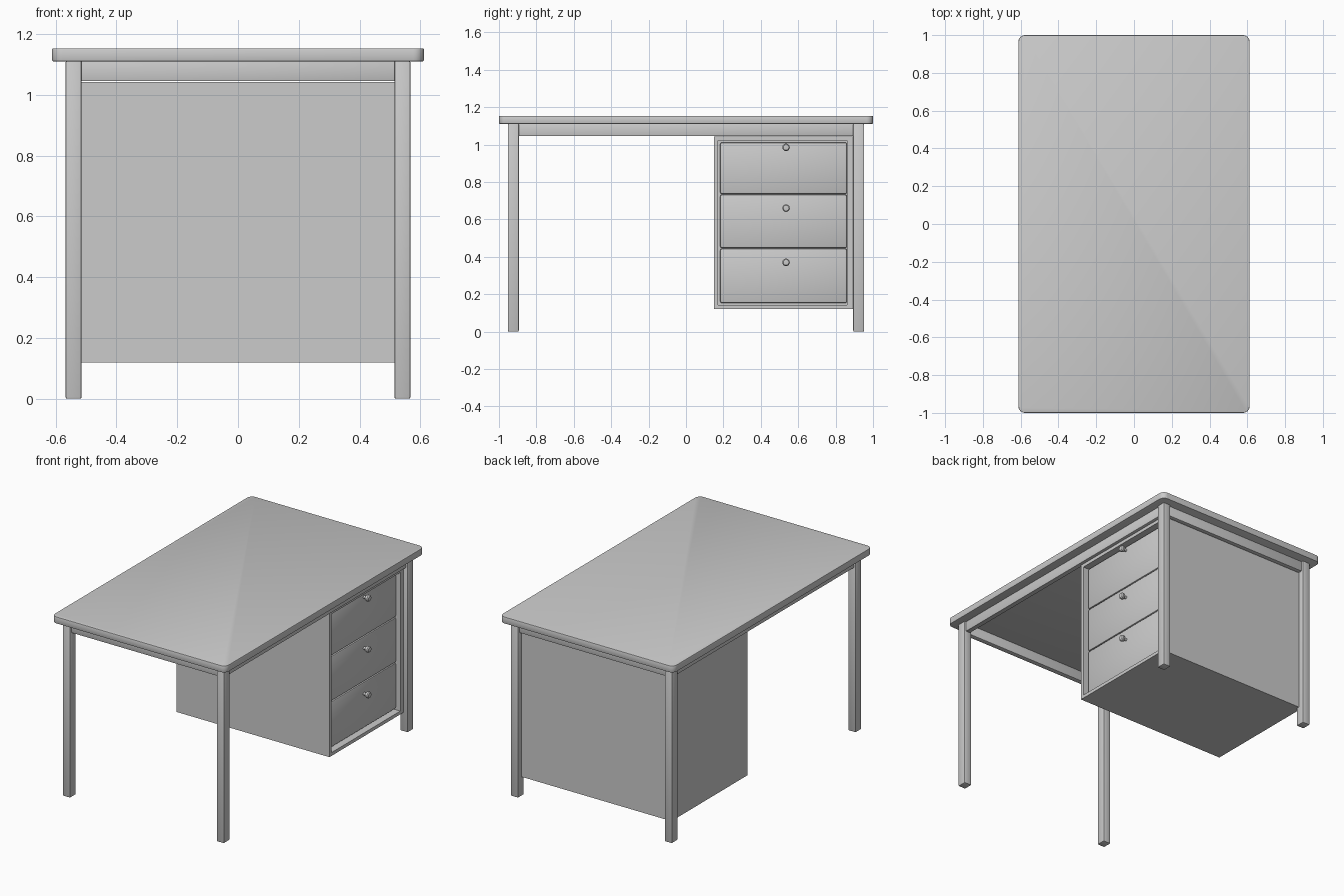
import bpy, bmesh, math
from mathutils import Matrix

if "Cube" in bpy.data.objects:
    bpy.data.objects.remove(bpy.data.objects["Cube"])


def finish(bm, name, bevel=0.0, segments=2):
    if bevel:
        bmesh.ops.bevel(bm, geom=bm.edges[:], offset=bevel, segments=segments,
                        profile=0.5, affect='EDGES', clamp_overlap=True)
    bmesh.ops.recalc_face_normals(bm, faces=bm.faces[:])
    mesh = bpy.data.meshes.new(name)
    bm.to_mesh(mesh)
    bm.free()
    obj = bpy.data.objects.new(name, mesh)
    bpy.context.collection.objects.link(obj)
    bpy.ops.object.select_all(action='DESELECT')
    obj.select_set(True)
    bpy.context.view_layer.objects.active = obj
    bpy.ops.object.shade_smooth_by_angle(angle=math.radians(35))
    return obj


def box_bm(x, y, z):
    """Box from (min, max) pairs on each axis."""
    bm = bmesh.new()
    bmesh.ops.create_cube(bm, size=1)
    for v in bm.verts:
        v.co = [(a[0] + a[1]) / 2 + c * (a[1] - a[0]) for a, c in zip((x, y, z), v.co)]
    return bm


# table top: rounded corners, then softened rims
bm = box_bm((-0.612, 0.612), (-1, 1), (1.11, 1.153))
upright = [e for e in bm.edges if abs(e.verts[0].co.z - e.verts[1].co.z) > 0.01]
bmesh.ops.bevel(bm, geom=upright, offset=0.035, segments=6, profile=0.5, affect='EDGES')
rims = [e for f in bm.faces if abs(f.normal.z) > 0.9 for e in f.edges]
bmesh.ops.bevel(bm, geom=rims, offset=0.004, segments=2, profile=0.5, affect='EDGES')
finish(bm, "table_top")

# four legs and the rails under the top
for sx, side in ((-1, "left"), (1, "right")):
    for sy, end in ((-1, "front"), (1, "back")):
        x, y = sx * 0.541, sy * 0.923
        finish(box_bm((x - 0.026, x + 0.026), (y - 0.029, y + 0.029), (0, 1.112)),
               f"{end}_{side}_leg", 0.005)
    x = sx * 0.54
    finish(box_bm((x - 0.016, x + 0.016), (-0.91, 0.91), (1.045, 1.112)),
           f"{side}_rail", 0.003)
for sy, end in ((-1, "front"), (1, "back")):
    y = sy * 0.923
    finish(box_bm((-0.53, 0.53), (y - 0.016, y + 0.016), (1.045, 1.112)),
           f"{end}_rail", 0.003)

# cabinet carcass with a recessed drawer opening on its +x side
FACE = 0.538
bm = box_bm((-FACE, FACE), (0.15, 0.915), (0.12, 1.043))
bm.faces.ensure_lookup_table()
bm.normal_update()
front = next(f for f in bm.faces if f.normal.x > 0.9)
bmesh.ops.inset_region(bm, faces=[front], thickness=0.03)
for v in front.verts:
    if v.co.y > 0.5:
        v.co.y = 0.862
opening = bmesh.ops.extrude_discrete_faces(bm, faces=[front])["faces"][0]
for v in opening.verts:
    v.co.x -= 0.06
finish(bm, "drawer_cabinet")

# three drawers with turned knobs
KNOB = ((0, 0), (0.009, 0), (0.009, 0.014), (0.017, 0.020), (0.02, 0.028),
        (0.02, 0.036), (0.015, 0.042), (0, 0.044))
DRAWERS = (("lower", 0.152, 0.443, 0.37), ("middle", 0.446, 0.732, 0.66),
           ("upper", 0.735, 1.011, 0.985))
for name, low, high, knob_z in DRAWERS:
    finish(box_bm((0.44, 0.512), (0.183, 0.860), (low, high)), f"{name}_drawer", 0.009)
    bm = bmesh.new()
    verts = [bm.verts.new((r, 0, h)) for r, h in KNOB]
    edges = [bm.edges.new(p) for p in zip(verts, verts[1:])]
    bmesh.ops.spin(bm, geom=verts + edges, cent=(0, 0, 0), axis=(0, 0, 1),
                   angle=math.tau, steps=20)
    bmesh.ops.remove_doubles(bm, verts=bm.verts[:], dist=0.0001)
    bm.transform(Matrix.Translation((0.511, 0.535, knob_z))
                 @ Matrix.Rotation(math.pi / 2, 4, 'Y'))
    finish(bm, f"{name}_drawer_knob")
